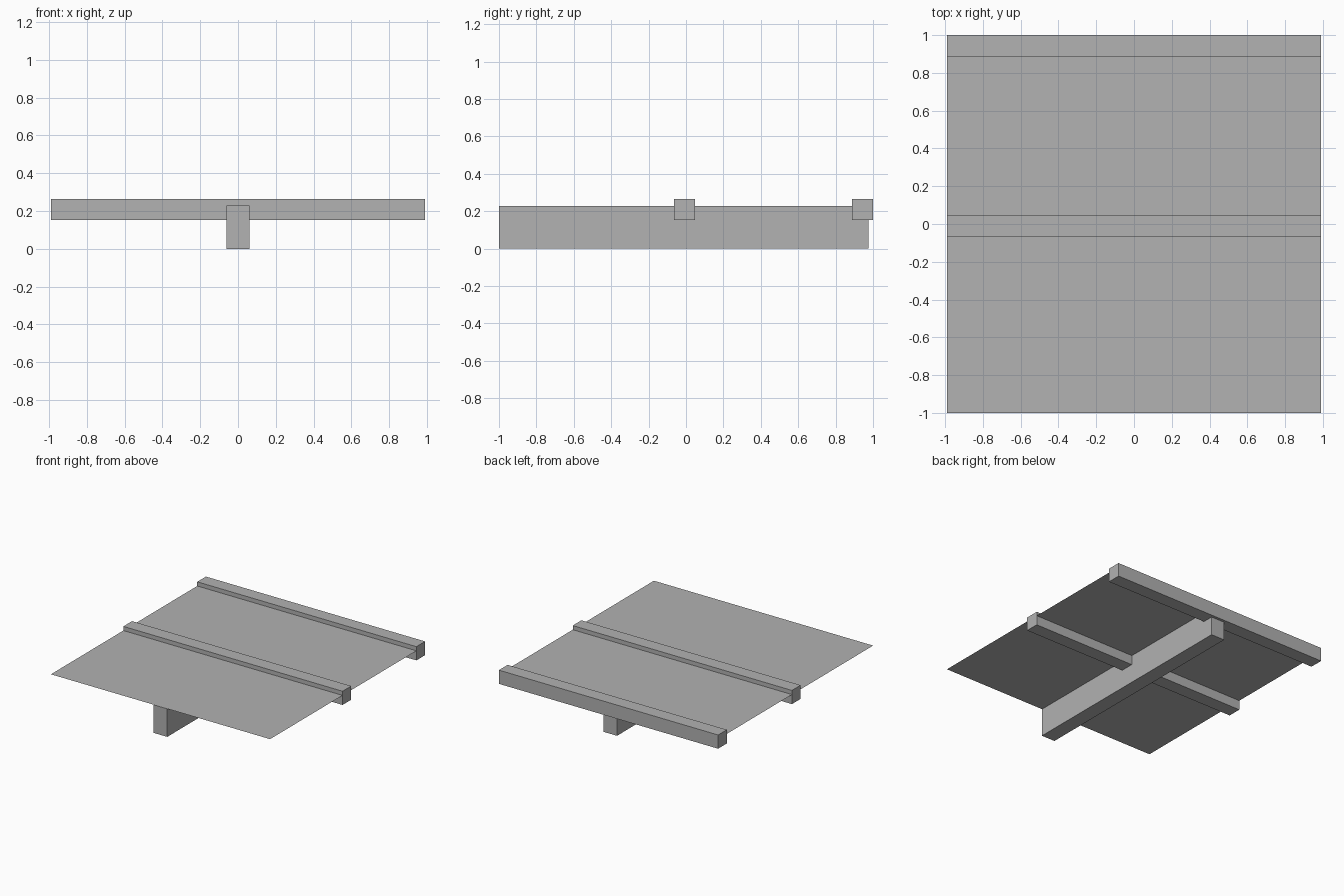
import bpy

cube = bpy.data.objects.get("Cube")
if cube:
    bpy.data.objects.remove(cube, do_unlink=True)

# One plain grey for everything
grey = bpy.data.materials.new("plain_grey")
grey.use_nodes = True
GREY = (0.445, 0.445, 0.445, 1)
grey.diffuse_color = GREY
grey.node_tree.nodes["Principled BSDF"].inputs["Base Color"].default_value = GREY

HALF_WIDTH = 0.99
SHEET_Z = 0.23


def finish(obj, name, low, high):
    """Name, place and scale a unit primitive to fill the given bounds."""
    obj.name = name
    obj.location = [(a + b) / 2 for a, b in zip(low, high)]
    obj.scale = [(b - a) or 1 for a, b in zip(low, high)]
    obj.data.materials.append(grey)


def beam(name, low, high):
    bpy.ops.mesh.primitive_cube_add(size=1)
    finish(bpy.context.object, name, low, high)


# Long beam running front to back underneath
beam("main_beam", (-0.061, -1, 0), (0.061, 0.977, SHEET_Z - 0.001))

# Two square cross beams
for name, y in (("middle_cross_beam", -0.065), ("back_cross_beam", 0.888)):
    beam(name, (-HALF_WIDTH, y, 0.152), (HALF_WIDTH, y + 0.112, 0.264))

# Thin flat sheet lying on the main beam
bpy.ops.mesh.primitive_plane_add(size=1)
finish(bpy.context.object, "deck_sheet",
       (-HALF_WIDTH, -1, SHEET_Z), (HALF_WIDTH, 0.95, SHEET_Z))
